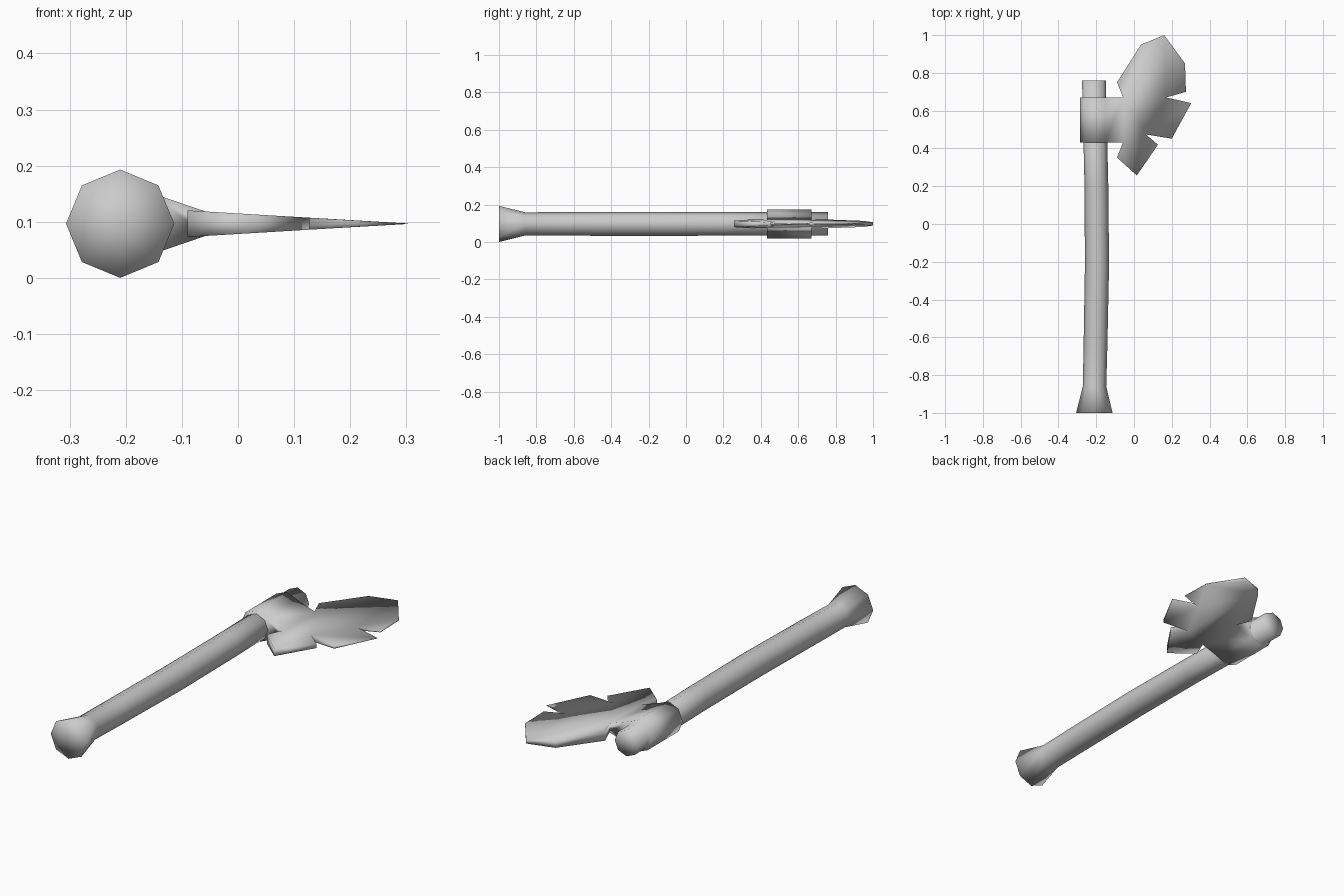
import bpy, bmesh, math
from mathutils import Vector

cube = bpy.data.objects.get("Cube")
if cube:
    bpy.data.objects.remove(cube, do_unlink=True)

MID = 0.0965  # height of the axe's centre plane

grey = bpy.data.materials.new("plain grey")
grey.use_nodes = True
grey.diffuse_color = (0.6, 0.6, 0.6, 1)
grey.node_tree.nodes["Principled BSDF"].inputs["Base Color"].default_value = (0.6, 0.6, 0.6, 1)


def finish(bm, name):
    bmesh.ops.recalc_face_normals(bm, faces=bm.faces)
    for f in bm.faces:
        f.smooth = True
    mesh = bpy.data.meshes.new(name)
    bm.to_mesh(mesh)
    bm.free()
    mesh.materials.append(grey)
    obj = bpy.data.objects.new(name, mesh)
    bpy.context.collection.objects.link(obj)
    return obj


def octagon(cx, r, steps=range(8)):
    return [(cx + r * math.cos(k * math.pi / 4), MID + r * math.sin(k * math.pi / 4)) for k in steps]


# Handle: octagonal rings, slightly bowed, with a flared butt: (y, centre x, radius)
rings = [(-1, -0.21, 0.0965), (-0.86, -0.209, 0.062), (-0.65, -0.204, 0.063),
         (-0.22, -0.196, 0.064), (0.2, -0.199, 0.063), (0.76, -0.212, 0.063)]
bm = bmesh.new()
loops = [[bm.verts.new((x, y, z)) for x, z in octagon(cx, r)] for y, cx, r in rings]
for a, b in zip(loops, loops[1:]):
    for k in range(8):
        j = (k + 1) % 8
        bm.faces.new((a[k], a[j], b[j], b[k]))
caps = [bm.faces.new(loops[0]), bm.faces.new(loops[-1])]
bmesh.ops.poke(bm, faces=caps)
finish(bm, "handle")

# Head: a notched wedge blade joined to a collar around the handle
outline = [(-0.058, 0.67), (-0.09, 0.75), (0.037, 0.95), (0.16, 1.0), (0.27, 0.85),
           (0.275, 0.70), (0.17, 0.67), (0.303, 0.64), (0.2, 0.452), (0.063, 0.474),
           (0.127, 0.42), (0.015, 0.257), (-0.09, 0.352), (-0.058, 0.432)]


def blade_side(bm, sign):
    return [bm.verts.new((x, y, MID + sign * max(0.0005, 0.06 * (0.305 - x)))) for x, y in outline]


bm = bmesh.new()
top, bottom = blade_side(bm, 1), blade_side(bm, -1)
bm.faces.new(top)
bm.faces.new(bottom[::-1])
for k in range(len(outline) - 1):
    bm.faces.new((top[k], top[k + 1], bottom[k + 1], bottom[k]))

# Collar: the back of an octagon, closing onto the blade root
arc = octagon(-0.208, 0.077, range(1, 8))


def collar_end(bm, k):
    y = outline[k][1]
    return [top[k]] + [bm.verts.new((x, y, z)) for x, z in arc] + [bottom[k]]


back, front = collar_end(bm, 0), collar_end(bm, -1)
for k in range(len(back) - 1):
    bm.faces.new((back[k], back[k + 1], front[k + 1], front[k]))
bm.faces.new(back)
bm.faces.new(front)
finish(bm, "axe_head")
